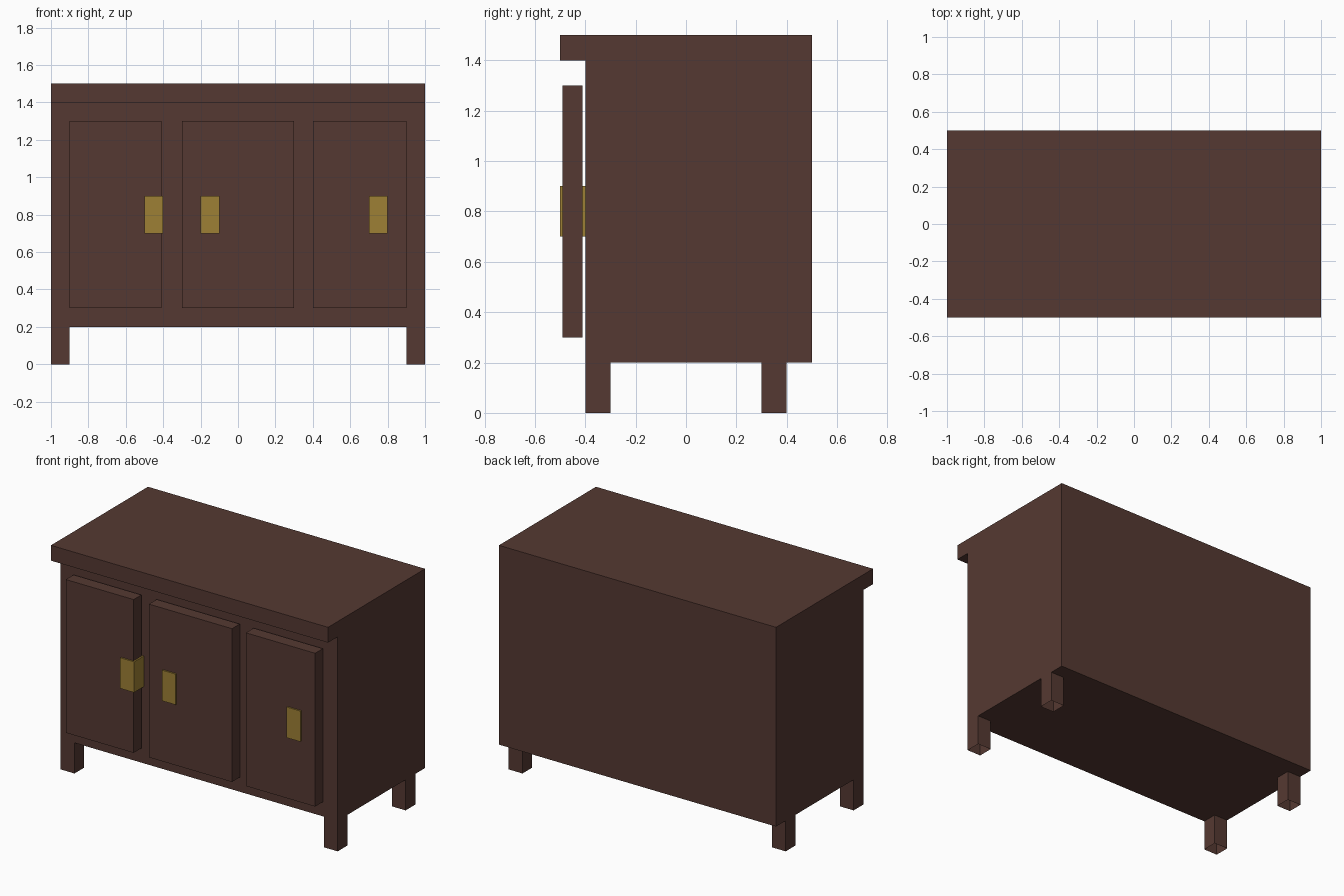
import bpy, bmesh

if "Cube" in bpy.data.objects:
    bpy.data.objects.remove(bpy.data.objects["Cube"])


def srgb(r, g, b):
    lin = [(c / 255 / 12.92) if c <= 10 else ((c / 255 + 0.055) / 1.055) ** 2.4
           for c in (r, g, b)]
    return (*lin, 1.0)


def material(name, rgb):
    m = bpy.data.materials.new(name)
    m.diffuse_color = srgb(*rgb)
    m.use_nodes = True
    m.node_tree.nodes["Principled BSDF"].inputs["Base Color"].default_value = m.diffuse_color
    return m


wood = material("dark_brown_wood", (85, 57, 50))
brass = material("old_brass", (158, 128, 53))


def box(name, x, y, z, mat, open_bottom=False):
    """Box from (min, max) ranges on each axis."""
    bm = bmesh.new()
    bmesh.ops.create_cube(bm, size=1)
    for v in bm.verts:
        v.co = [r[0] if c < 0 else r[1] for c, r in zip(v.co, (x, y, z))]
    bm.normal_update()
    if open_bottom:
        bmesh.ops.delete(bm, geom=[f for f in bm.faces if f.normal.z < -0.5],
                         context='FACES_ONLY')
    me = bpy.data.meshes.new(name)
    bm.to_mesh(me)
    bm.free()
    me.materials.append(mat)
    ob = bpy.data.objects.new(name, me)
    bpy.context.collection.objects.link(ob)
    return ob


# Cabinet body and overhanging top
box("body", (-1, 1), (-0.4, 0.5), (0.2, 1.4), wood)
box("top", (-1, 1), (-0.5, 0.5), (1.4, 1.5), wood)

# Four hollow legs, open underneath
for side, x in (("left", -1.0), ("right", 0.9)):
    for end, y in (("front", -0.4), ("back", 0.3)):
        box(f"{end}_{side}_leg", (x, x + 0.1), (y, y + 0.1), (0, 0.2), wood, True)

# Three doors, each with a brass handle running through it
for name, x0, x1, hx in (("left", -0.9, -0.41, -0.5),
                         ("middle", -0.3, 0.3, -0.2),
                         ("right", 0.4, 0.9, 0.7)):
    box(f"{name}_door", (x0, x1), (-0.49, -0.41), (0.3, 1.3), wood)
    box(f"{name}_handle", (hx, hx + 0.1), (-0.5, -0.4), (0.7, 0.9), brass)
